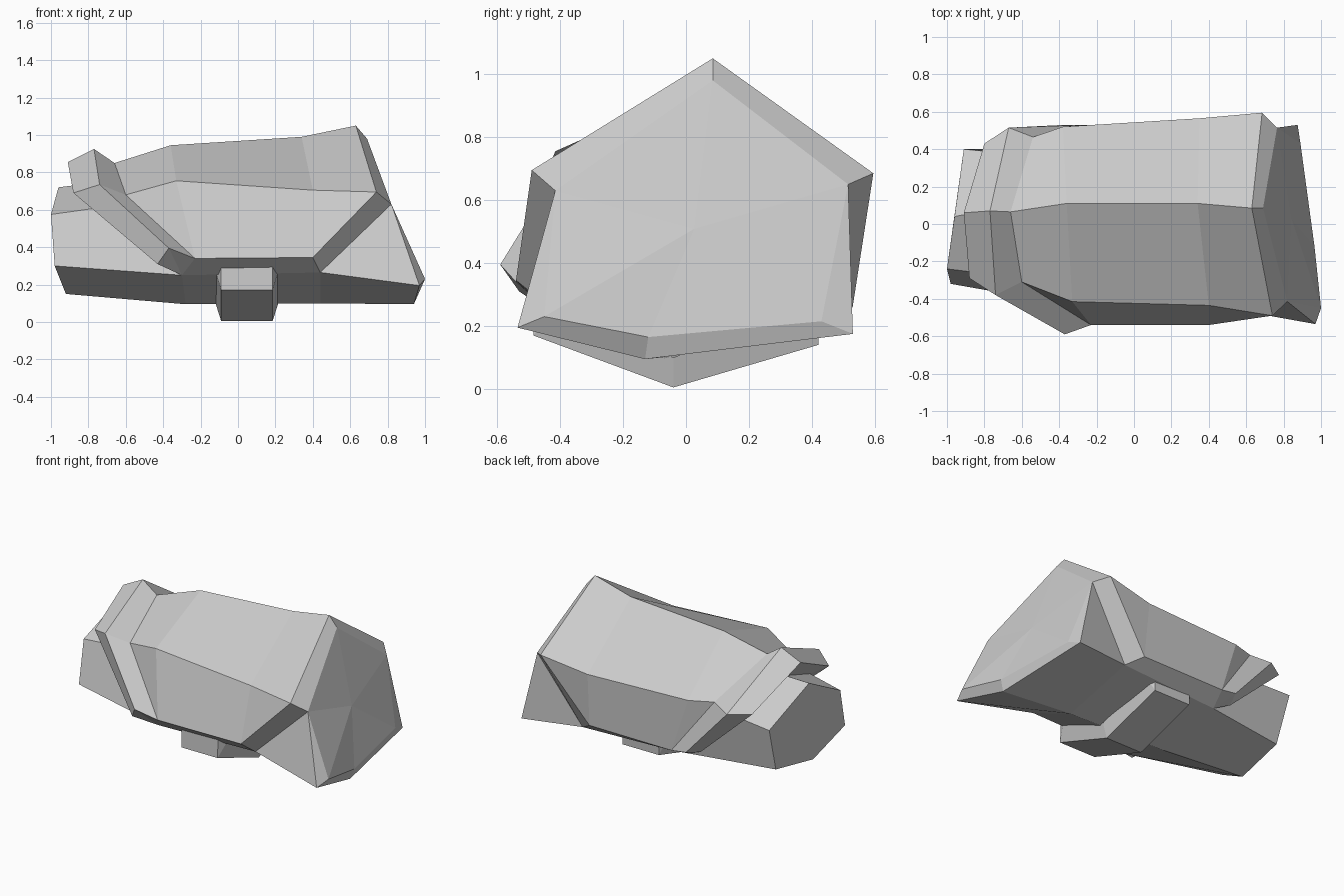
import bpy
import bmesh

if "Cube" in bpy.data.objects:
    bpy.data.objects.remove(bpy.data.objects["Cube"], do_unlink=True)

stone = bpy.data.materials.new("pale_grey_stone")
stone.use_nodes = True
colour = (0.6, 0.6, 0.6, 1)
stone.diffuse_color = colour
stone.node_tree.nodes["Principled BSDF"].inputs["Base Color"].default_value = colour


def loft(name, rings, fan_end=False):
    """Skin closed rings of equal length; coincident points are shared."""
    bm = bmesh.new()
    shared = {}

    def vert(point):
        if point not in shared:
            shared[point] = bm.verts.new(point)
        return shared[point]

    def face(points):
        unique = list(dict.fromkeys(points))
        if len(unique) > 2:
            verts = [vert(p) for p in unique]
            if not bm.faces.get(verts):
                return bm.faces.new(verts)

    for ring, following in zip(rings, rings[1:]):
        count = len(ring)
        for i in range(count):
            j = (i + 1) % count
            face([ring[i], ring[j], following[j], following[i]])
    face(rings[0])
    end = face(rings[-1])
    if fan_end and end:
        bmesh.ops.poke(bm, faces=[end])
    bmesh.ops.recalc_face_normals(bm, faces=bm.faces[:])
    mesh = bpy.data.meshes.new(name)
    bm.to_mesh(mesh)
    bm.free()
    mesh.materials.append(stone)
    obj = bpy.data.objects.new(name, mesh)
    bpy.context.collection.objects.link(obj)
    return obj


# Points shared between the parts
neck_front, neck_back = (-0.3, -0.44, 0.25), (-0.3, 0.4, 0.2)
heel_front, heel_back = (0.44, -0.44, 0.265), (0.46, 0.46, 0.2)
flare_front, flare_top, flare_back = (0.82, -0.415, 0.63), (0.69, 0.085, 0.98), (0.765, 0.515, 0.65)
lip_front, lip_back = (0.4, -0.54, 0.345), (0.36, 0.53, 0.265)
rim_front, rim_back = (-0.23, -0.54, 0.34), (-0.26, 0.53, 0.26)

# Core: rings run front low, front high, ridge, back high, back low, keel
neck = [neck_front, (-0.75, -0.27, 0.61), (-0.8, 0.07, 0.74),
        (-0.7, 0.38, 0.53), neck_back, (-0.28, -0.05, 0.095)]
core_rings = [
    [(-0.98, -0.32, 0.3), (-1.0, -0.24, 0.575), (-0.96, 0.04, 0.72),
     (-0.91, 0.4, 0.52), (-0.89, 0.3, 0.21), (-0.92, -0.06, 0.15)],
    neck,
    [heel_front, flare_front, flare_top, flare_back, heel_back, (0.44, -0.08, 0.1)],
    [(0.97, -0.535, 0.195), flare_front, flare_top, flare_back,
     (0.875, 0.53, 0.175), (0.94, -0.13, 0.095)],
    [(1.0, -0.45, 0.23), flare_front, flare_top, flare_back,
     (0.89, 0.43, 0.215), (0.965, -0.12, 0.165)],
]
loft("core", core_rings, fan_end=True)


# Shell: five outer points per ring, tucked under at both lower edges
def tucked(inner_front, outer, inner_back):
    return [inner_front] + outer + [inner_back]


shoulder = [rim_front, (-0.6, -0.31, 0.68), (-0.66, 0.065, 0.85), (-0.54, 0.465, 0.64), rim_back]
shell_rings = [
    tucked(neck_front, shoulder, neck_back),
    tucked(neck_front, [rim_front, (-0.33, -0.415, 0.755), (-0.36, 0.11, 0.945),
                        (-0.38, 0.52, 0.63), rim_back], neck_back),
    tucked(heel_front, [lip_front, (0.4, -0.435, 0.705), (0.34, 0.11, 0.99),
                        (0.35, 0.565, 0.63), lip_back], heel_back),
    tucked(heel_front, [lip_front, (0.74, -0.49, 0.695), (0.63, 0.085, 1.05),
                        (0.685, 0.595, 0.685), lip_back], heel_back),
    tucked(heel_front, [heel_front, flare_front, flare_top, flare_back, heel_back], heel_back),
]
loft("shell", shell_rings)

# Collar: slanted raised band around the narrow end
collar_rings = [
    tucked(neck_front, neck[:5], neck_back),
    tucked(neck_front, [(-0.43, -0.53, 0.31), (-0.88, -0.29, 0.69), (-0.91, 0.06, 0.855),
                        (-0.8, 0.43, 0.61), (-0.41, 0.43, 0.25)], neck_back),
    tucked(neck_front, [(-0.37, -0.59, 0.395), (-0.74, -0.38, 0.735), (-0.77, 0.07, 0.925),
                        (-0.67, 0.515, 0.61), (-0.37, 0.53, 0.275)], neck_back),
    tucked(neck_front, shoulder, neck_back),
]
loft("collar", collar_rings)

# Keel band: wraps the underside, flaring slightly where it meets the core
outer_path = [(-0.48, 0.33), (-0.485, 0.17), (-0.04, 0.005), (0.42, 0.14), (0.43, 0.3)]
inner_path = [(-0.4, 0.33), (-0.42, 0.27), (-0.04, 0.1), (0.37, 0.25), (0.36, 0.31)]
keel_rings = []
for (outer_y, outer_z), (inner_y, inner_z) in zip(outer_path, inner_path):
    keel_rings.append([(-0.12, inner_y, inner_z), (-0.09, outer_y, outer_z),
                       (0.185, outer_y, outer_z), (0.215, inner_y, inner_z)])
loft("keel_band", keel_rings)
